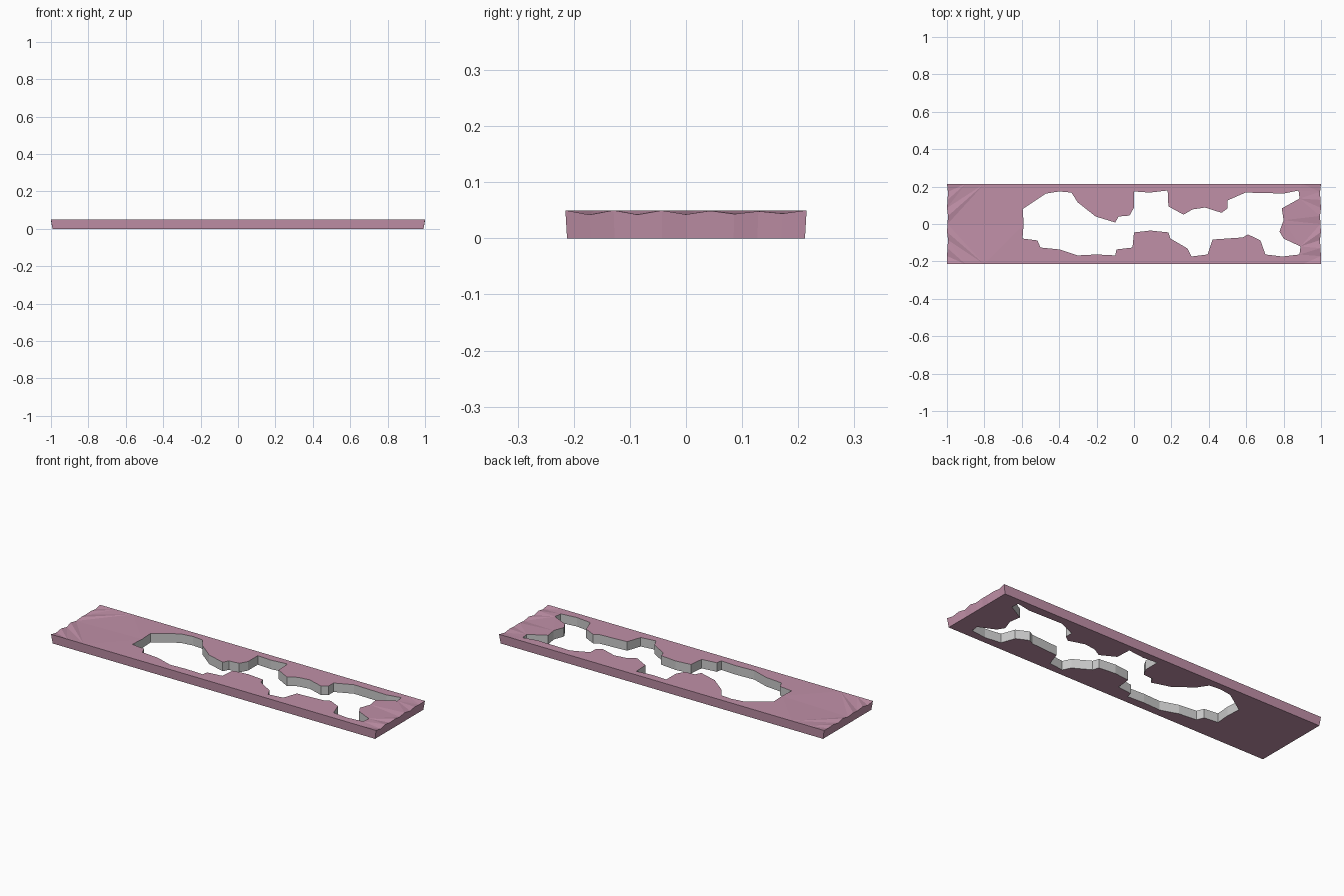
import bpy, bmesh, math

if "Cube" in bpy.data.objects:
    bpy.data.objects.remove(bpy.data.objects["Cube"])

H = 0.05
# Irregular opening, seen from above
HOLE = [(-.595, .08), (-.47, .163), (-.40, .174), (-.335, .168), (-.30, .115), (-.205, .04),
        (-.10, .008), (-.083, .04), (-.024, .045), (0, .088), (0, .174), (.083, .168),
        (.18, .179), (.184, .094), (.265, .05), (.313, .078), (.38, .088), (.468, .06),
        (.50, .083), (.50, .126), (.596, .168), (.80, .163), (.88, .179), (.885, .136),
        (.79, .083), (.80, .02), (.778, -.04), (.80, -.078), (.89, -.12), (.885, -.163),
        (.794, -.174), (.703, -.163), (.676, -.088), (.61, -.056), (.58, -.072), (.42, -.083),
        (.393, -.163), (.307, -.174), (.286, -.131), (.195, -.078), (.184, -.045), (.088, -.035),
        (0, -.045), (-.008, -.126), (-.094, -.136), (-.10, -.168), (-.20, -.163), (-.302, -.168),
        (-.398, -.136), (-.50, -.126), (-.516, -.088), (-.596, -.078), (-.59, 0)]


def outline(hx, hy, nx=20, ny=10):
    """Rectangle with evenly spaced points on each side."""
    c = [(-hx, -hy), (hx, -hy), (hx, hy), (-hx, hy)]
    pts = []
    for i, n in enumerate((nx, ny, nx, ny)):
        (ax, ay), (bx, by) = c[i], c[(i + 1) % 4]
        pts += [(ax + (bx - ax) * k / n, ay + (by - ay) * k / n) for k in range(n)]
    return pts


def ring(bm, pts, z):
    return [bm.verts.new((x, y, z)) for x, y in pts]


def wall(bm, low, high):
    n = len(low)
    for i in range(n):
        j = (i + 1) % n
        bm.faces.new((low[i], low[j], high[j], high[i]))


def cap(bm, rings, up):
    """Fill between the outer edge and the opening."""
    edges = []
    for r in rings:
        for i, v in enumerate(r):
            w = r[(i + 1) % len(r)]
            edges.append(bm.edges.get((v, w)) or bm.edges.new((v, w)))
    res = bmesh.ops.triangle_fill(bm, use_beauty=True, edges=edges)
    for f in res["geom"]:
        if isinstance(f, bmesh.types.BMFace):
            f.normal_update()
            if f.normal.z * up < 0:
                f.normal_flip()


def finish(bm, name):
    mesh = bpy.data.meshes.new(name)
    bm.to_mesh(mesh)
    bm.free()
    obj = bpy.data.objects.new(name, mesh)
    bpy.context.collection.objects.link(obj)
    return obj


# Plate skin: slightly flared sides with caps above and below
bm = bmesh.new()
low, high = ring(bm, outline(.992, .212), 0), ring(bm, outline(1, .215), H)
wall(bm, low, high)
cap(bm, (low, ring(bm, HOLE, 0)), -1)
cap(bm, (high, ring(bm, HOLE, H)), 1)
# Slightly worn top edge on both ends
for v in high:
    if abs(v.co.x) > .99 and abs(v.co.y) < .21:
        v.co.z -= .004 * (1 + math.sin(v.co.y * 70 + 1))
        v.co.x -= math.copysign(.003 * (1 + math.sin(v.co.y * 50)), v.co.x)
plate = finish(bm, "plate")
mat = bpy.data.materials.new("dusty_pink")
mat.diffuse_color = (.53, .28, .39, 1)
mat.use_nodes = True
mat.node_tree.nodes["Principled BSDF"].inputs["Base Color"].default_value = mat.diffuse_color
plate.data.materials.append(mat)

# Bare grey wall around the opening (clockwise points face inward)
bm = bmesh.new()
wall(bm, ring(bm, HOLE, 0), ring(bm, HOLE, H))
finish(bm, "opening_wall")
